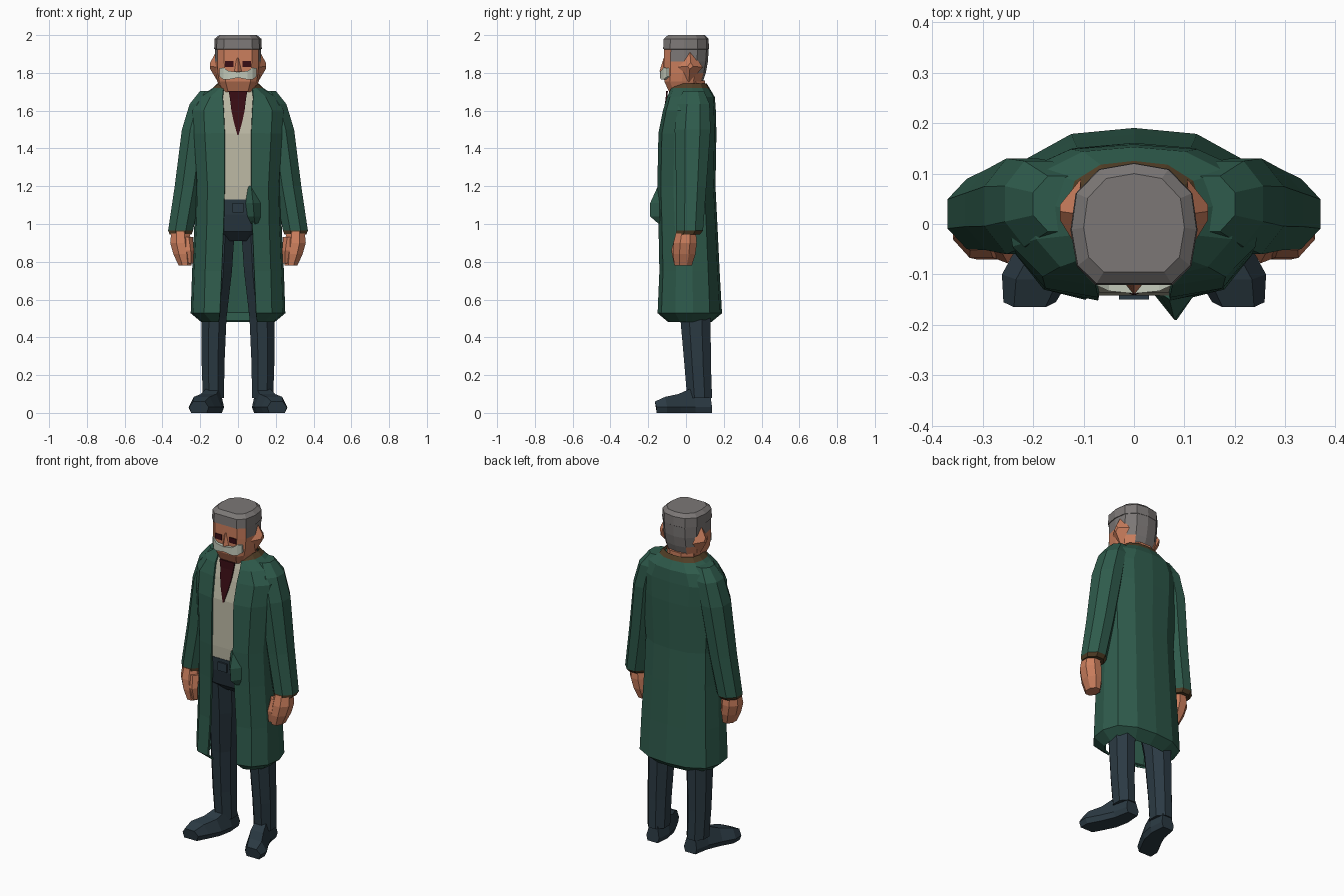
import bpy, bmesh, math


def material(name, r, g, b):
    m = bpy.data.materials.new(name)
    m.diffuse_color = (r, g, b, 1)
    return m


GREEN = material("coat green", 0.028, 0.105, 0.072)
NAVY = material("trouser navy", 0.024, 0.042, 0.056)
SKIN = material("skin", 0.60, 0.21, 0.11)
GREY = material("hair grey", 0.20, 0.185, 0.18)
CREAM = material("shirt cream", 0.50, 0.48, 0.37)
WHITE = material("moustache white", 0.56, 0.60, 0.50)
MAROON = material("tie maroon", 0.04, 0.004, 0.007)
BROWN = material("cuff brown", 0.085, 0.05, 0.02)


def loft(name, rings, mats, rule=None, closed=True, mirror=False, thick=0):
    """Skin a list of equal-length point rings; rule(face centre) gives the material index."""
    bm = bmesh.new()
    rows = [[bm.verts.new(p) for p in ring] for ring in rings]
    n = len(rows[0])
    for a, b in zip(rows, rows[1:]):
        for i in range(n if closed else n - 1):
            j = (i + 1) % n
            bm.faces.new((a[i], a[j], b[j], b[i]))
    if closed:
        bm.faces.new(rows[0])
        bm.faces.new(rows[-1])
    bmesh.ops.recalc_face_normals(bm, faces=bm.faces)
    if rule:
        for f in bm.faces:
            f.material_index = rule(f.calc_center_median())
    me = bpy.data.meshes.new(name)
    bm.to_mesh(me)
    bm.free()
    for m in mats:
        me.materials.append(m)
    ob = bpy.data.objects.new(name, me)
    bpy.context.collection.objects.link(ob)
    if thick:
        mod = ob.modifiers.new("cloth", 'SOLIDIFY')
        mod.thickness, mod.offset = thick, 0
    if mirror:
        mod = ob.modifiers.new("mirror", 'MIRROR')
        mod.use_axis[0] = True
        mod.use_mirror_merge = False
    return ob


def oval(z, cx, cy, rx, ry, n=8):
    off = 0 if n == 4 else math.pi / n
    return [(cx + rx * math.cos(off + math.tau * i / n) / math.cos(off),
             cy + ry * math.sin(off + math.tau * i / n) / math.cos(off), z) for i in range(n)]


def section(half, z, rx, yf, yb, gap=None):
    """Symmetric ring from a unit half outline, front to back; gap fixes the front opening."""
    pts = [(rx * u, (yf + yb) / 2 + (yb - yf) / 2 * v, z) for u, v in half]
    if gap:
        pts[0] = (gap, pts[0][1], z)
    return pts + [(-x, y, zz) for x, y, zz in reversed(pts) if x > 1e-6]


def slab(x0, x1, y0, y1, z0, z1):
    return [[(x0, y0, z), (x1, y0, z), (x1, y1, z), (x0, y1, z)] for z in (z0, z1)]


BODY = [(.35, -1), (.72, -.88), (.95, -.45), (1, .1), (.88, .62), (.5, .93), (0, 1)]
HEAD = [(.6, -1), (.9, -.7), (1, -.1), (.92, .5), (.55, .9), (0, 1)]

# Open overcoat, tucked hem at the bottom, brown edge at the collar
coat = [(.485, .19, -.09, .13, .10), (.53, .245, -.145, .185, .095), (.75, .237, -.135, .172, .085),
        (1.0, .225, -.14, .16, .075), (1.2, .22, -.146, .15, .07), (1.48, .24, -.14, .155, .07),
        (1.6, .248, -.116, .152, .075), (1.67, .20, -.095, .147, .08), (1.715, .13, -.075, .12, .075),
        (1.74, .105, -.06, .105, .07)]
loft("overcoat", [section(BODY, *c) for c in coat], [GREEN, BROWN],
     lambda c: int(c.z > 1.72), closed=False, thick=.012)

# Sleeves with brown cuff edge
loft("sleeve", [oval(1.705, .15, .04, .05, .055), oval(1.635, .19, .04, .066, .085),
                oval(1.5, .222, .035, .075, .095), oval(1.2, .264, .028, .071, .08),
                oval(.965, .304, .02, .066, .07), oval(.945, .304, .012, .058, .062)],
     [GREEN, BROWN], lambda c: int(c.z < .96), mirror=True)

# Hands and thumbs
loft("hand", [oval(.96, .305, .0, .048, .052), oval(.9, .303, -.005, .056, .062),
              oval(.84, .292, -.01, .05, .06), oval(.78, .28, -.015, .034, .046)], [SKIN], mirror=True)
loft("thumb", [oval(.93, .27, -.03, .025, .025, 5), oval(.86, .258, -.05, .02, .024, 5),
               oval(.79, .252, -.045, .012, .016, 5)], [SKIN], mirror=True)

# Raised pocket flap on one side of the coat front
loft("pocket_flap", [oval(1.2, .07, -.137, .02, .012, 4), oval(1.11, .08, -.14, .04, .05, 4),
                     oval(1.04, .085, -.14, .035, .05, 4), oval(1.0, .09, -.132, .02, .012, 4)], [GREEN])

# Shirt and tie
loft("shirt", [section(BODY, z, rx, yf, .08, .09) for z, rx, yf in
               [(1.12, .17, -.139), (1.2, .17, -.142), (1.48, .18, -.136), (1.6, .17, -.112),
                (1.67, .14, -.091), (1.71, .10, -.075)]], [CREAM])
loft("tie", [[(-w, y, z), (w, y, z), (w, y + .009, z), (-w, y + .009, z)] for z, w, y in
             [(1.705, .05, -.105), (1.66, .042, -.108), (1.6, .035, -.119),
              (1.54, .022, -.131), (1.47, .003, -.141)]], [MAROON])

# Trousers: hips, belt buckle, legs
loft("hips", [section(BODY, 1.13, .18, -.142, .1), section(BODY, 1.05, .185, -.135, .11),
              section(BODY, .96, .18, -.115, .11), section(BODY, .91, .1, -.06, .08)], [NAVY])
loft("belt_buckle", slab(-.03, .03, -.15, -.141, 1.06, 1.11), [NAVY])
loft("leg", [oval(1.0, .1, .0, .085, .10), oval(.75, .11, .025, .078, .09),
             oval(.5, .127, .05, .066, .08), oval(.25, .132, .062, .06, .07),
             oval(.08, .13, .072, .056, .066)], [NAVY], mirror=True)

# Turned-out shoes, skinned from heel to toe
loft("shoe", [[(x - w, y, .03), (x - .8 * w, y, 0), (x + .8 * w, y, 0), (x + w, y, .03),
               (x + .6 * w, y - .01, h), (x - .6 * w, y - .01, h)] for x, y, w, h in
              [(.125, .138, .042, .10), (.13, .05, .056, .135), (.155, -.03, .068, .10),
               (.192, -.10, .07, .085), (.207, -.155, .052, .06)]], [NAVY], mirror=True)

# Neck, then head with hair coloured by height and depth
loft("neck", [oval(1.62, 0, .02, .09, .08), oval(1.76, 0, .02, .088, .08)], [SKIN])


def hair_rule(c):
    return int(c.z > 1.92 or (c.y > .085 and c.z > 1.75) or (c.y > .03 and c.z > 1.8)
               or (c.y > -.085 and c.z > 1.86))


loft("head", [section(HEAD, *r) for r in
              [(1.70, .088, -.09, .07), (1.755, .11, -.115, .09), (1.80, .118, -.116, .105),
               (1.86, .122, -.116, .116), (1.925, .122, -.116, .12), (1.926, .126, -.121, .121),
               (1.98, .124, -.118, .12), (2.0, .1, -.095, .1)]], [SKIN, GREY], hair_rule)

# Ears as pointed wedges
loft("ear", [[(.105, .09, 1.83), (.112, .02, 1.92), (.105, -.06, 1.83), (.105, .015, 1.75)],
             [(.147, .038, 1.835), (.147, .025, 1.855), (.147, .008, 1.835), (.147, .02, 1.82)]],
     [SKIN], mirror=True)

# Face: eyes, nose, moustache
loft("eye", slab(.024, .07, -.12, -.112, 1.83, 1.862), [MAROON], mirror=True)
loft("nose", [[(-w, -.11, z), (0, y, z), (w, -.11, z)] for z, w, y in
              [(1.88, .012, -.118), (1.81, .024, -.14), (1.79, .018, -.125)]], [SKIN])
loft("moustache", [[(x, y, z0), (x, y + .035, z0), (x, y + .035, z1), (x, y, z1)] for x, y, z0, z1 in
                   [(0, -.138, 1.775, 1.805), (.05, -.133, 1.765, 1.81), (.078, -.12, 1.765, 1.828),
                    (.098, -.1, 1.78, 1.825)]], [WHITE], mirror=True)
